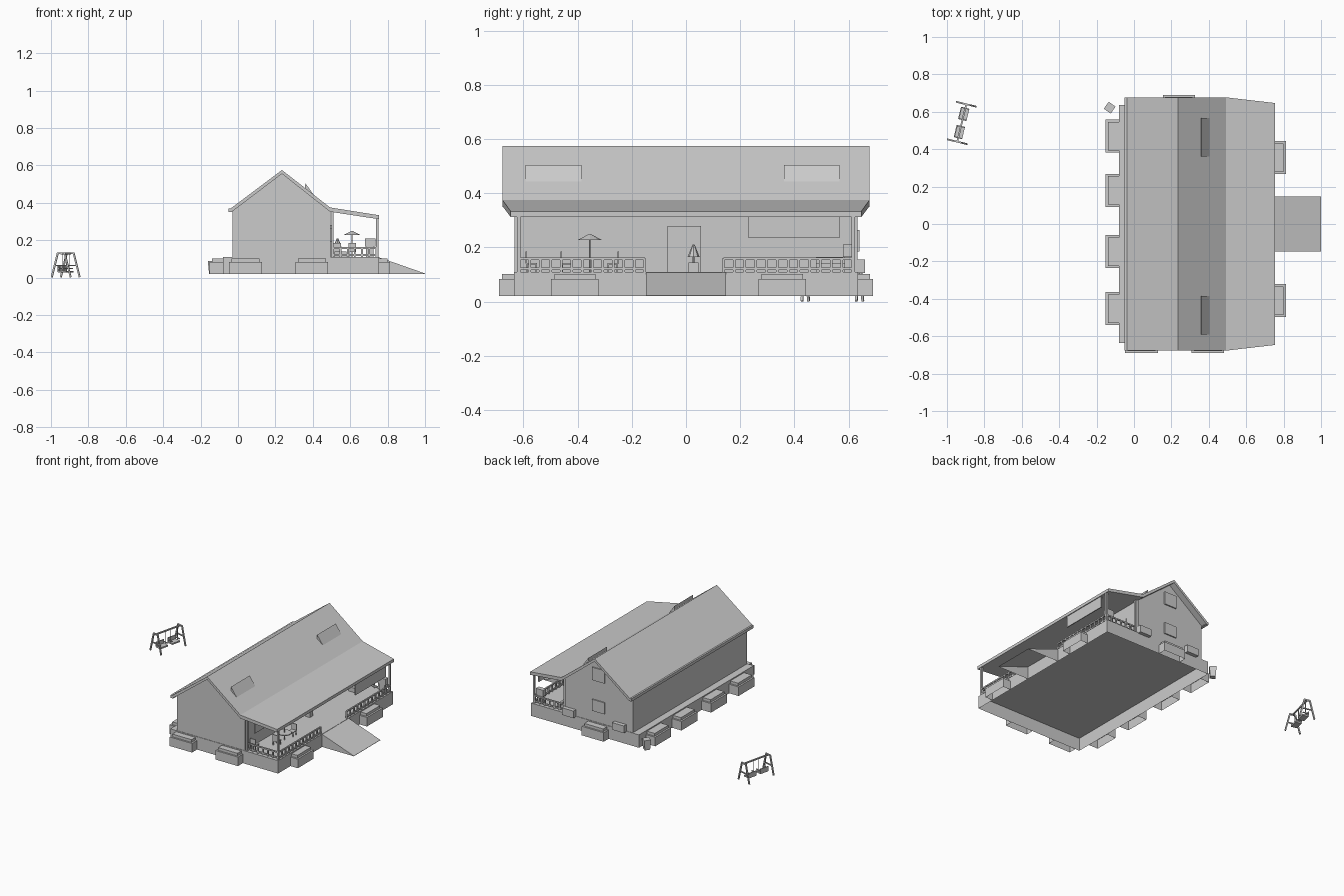
import bpy, bmesh, math
from mathutils import Vector, Matrix

if "Cube" in bpy.data.objects:
    bpy.data.objects.remove(bpy.data.objects["Cube"])


def finish(name, bm, parent=None):
    bmesh.ops.recalc_face_normals(bm, faces=bm.faces)
    me = bpy.data.meshes.new(name)
    bm.to_mesh(me)
    bm.free()
    ob = bpy.data.objects.new(name, me)
    bpy.context.collection.objects.link(ob)
    ob.parent = parent
    return ob


def add_box(bm, x0, x1, y0, y1, z0, z1, open_bottom=False):
    m = Matrix.Translation(((x0 + x1) / 2, (y0 + y1) / 2, (z0 + z1) / 2)) \
        @ Matrix.Diagonal((x1 - x0, y1 - y0, z1 - z0, 1))
    vs = bmesh.ops.create_cube(bm, size=1, matrix=m)["verts"]
    if open_bottom:
        low = {v for v in vs if v.co.z < (z0 + z1) / 2}
        faces = [f for f in bm.faces if all(v in low for v in f.verts)]
        bmesh.ops.delete(bm, geom=faces, context="FACES_ONLY")


def box(name, *b, parent=None, open_bottom=False):
    bm = bmesh.new()
    add_box(bm, *b, open_bottom=open_bottom)
    return finish(name, bm, parent)


def prism(name, profile, y0, y1):
    """Extrude an x-z profile along y."""
    bm = bmesh.new()
    f = bm.faces.new([bm.verts.new((x, y0, z)) for x, z in profile])
    r = bmesh.ops.extrude_face_region(bm, geom=[f])["geom"]
    bmesh.ops.translate(bm, vec=(0, y1 - y0, 0),
                        verts=[v for v in r if isinstance(v, bmesh.types.BMVert)])
    return finish(name, bm)


def cone(name, x, y, z0, z1, r0, r1, n=8, rot=0):
    bm = bmesh.new()
    bmesh.ops.create_cone(bm, cap_ends=True, segments=n, radius1=r0, radius2=r1, depth=z1 - z0,
                          matrix=Matrix.Translation((x, y, (z0 + z1) / 2)) @ Matrix.Rotation(rot, 4, "Z"))
    return finish(name, bm)


def rod(name, a, b, t, parent=None):
    a, b = Vector(a), Vector(b)
    d = b - a
    bm = bmesh.new()
    m = Matrix.Translation((a + b) / 2) @ d.to_track_quat("Z", "Y").to_matrix().to_4x4() \
        @ Matrix.Diagonal((t, t, d.length, 1))
    bmesh.ops.create_cube(bm, size=1, matrix=m)
    return finish(name, bm, parent)


# foundation, open underneath, and entrance ramp
box("foundation", -0.08, 0.755, -0.635, 0.635, 0.02, 0.11, open_bottom=True)
ramp = prism("ramp", [(0.755, 0.02), (0.755, 0.108), (1.0, 0.022), (1.0, 0.02)], -0.147, 0.147)
bm = bmesh.new()
bm.from_mesh(ramp.data)
bmesh.ops.delete(bm, geom=[f for f in bm.faces if f.normal.z < -0.9], context="FACES_ONLY")
bm.to_mesh(ramp.data)
bm.free()

# house body and roof
prism("house_walls", [(-0.03, 0.11), (0.495, 0.11), (0.495, 0.355), (0.235, 0.56), (-0.03, 0.355)],
      -0.632, 0.632)
roof = prism("roof", [(-0.045, 0.365), (0.235, 0.575), (0.492, 0.375), (0.755, 0.333), (0.755, 0.312),
                      (0.492, 0.352), (0.235, 0.555), (-0.035, 0.35)], -0.677, 0.677)
for v in roof.data.vertices:
    if v.co.x > 0.7:
        v.co.y *= 0.955
box("gutter", -0.05, -0.03, -0.675, 0.675, 0.35, 0.37)

# raised skylights
for y0, y1 in ((-0.592, -0.385), (0.362, 0.567)):
    prism("skylight", [(0.41, 0.435), (0.36, 0.505), (0.358, 0.47)], y0, y1)

# porch windows, door, gable windows, wall boxes
for y0, y1 in ((-0.525, -0.425), (-0.23, -0.135), (0.08, 0.173), (0.415, 0.515)):
    box("porch_window", 0.49, 0.5, y0, y1, 0.19, 0.265)
box("door", 0.49, 0.502, -0.068, 0.056, 0.11, 0.28)
for z0, z1 in ((0.4, 0.49), (0.185, 0.265)):
    box("gable_window", 0.185, 0.28, 0.62, 0.64, z0, z1)
for x0 in (0.02, 0.41):
    box("wall_box", x0, x0 + 0.09, 0.62, 0.66, 0.105, 0.155)


# two-tier planters around the foundation
def planter(x0, x1, y0, y1, side):
    box("planter", x0, x1, y0, y1, 0.02, 0.083, open_bottom=True)
    i = 0.012
    a, b, c, d = x0 + i, x1 - i, y0 + i, y1 - i
    if side == "left": b = x1
    if side == "right": a = x0
    if side == "front": d = y1
    if side == "back": c = y0
    box("planter_top", a, b, c, d, 0.083, 0.102)


for y in (0.47, 0.18, -0.148, -0.452):
    planter(-0.152, -0.08, y - 0.088, y + 0.088, "left")
for y in (0.355, -0.41):
    planter(0.755, 0.812, y - 0.088, y + 0.088, "right")
for x in (0.04, 0.395):
    planter(x - 0.087, x + 0.087, -0.69, -0.635, "front")
planter(0.155, 0.325, 0.635, 0.69, "back")

# porch posts, hanging blind, railings
for s in (-1, 1):
    for x in (0.505, 0.745):
        box("porch_post", x - 0.006, x + 0.006, s * 0.617 - 0.006, s * 0.617 + 0.006, 0.11, 0.33 if x > 0.7 else 0.36)
box("porch_blind", 0.742, 0.748, 0.23, 0.567, 0.235, 0.325)


def railing(a, b):
    a, b = Vector(a), Vector(b)
    for z in (0.121, 0.158):
        rod("rail", a + Vector((0, 0, z)), b + Vector((0, 0, z)), 0.009)
    n = round((b - a).length / 0.039)
    for i in range(n + 1):
        p = a.lerp(b, i / n)
        rod("baluster", p + Vector((0, 0, 0.11)), p + Vector((0, 0, 0.16)), 0.009)


railing((0.745, -0.615, 0), (0.745, -0.152, 0))
railing((0.745, 0.138, 0), (0.745, 0.615, 0))
for s in (-1, 1):
    railing((0.51, s * 0.615, 0), (0.74, s * 0.615, 0))

# parasol, table and chairs
cone("parasol_pole", 0.61, -0.355, 0.11, 0.24, 0.003, 0.003, 6)
cone("parasol_canopy", 0.61, -0.355, 0.227, 0.25, 0.046, 0.002)
cone("table_top", 0.61, -0.355, 0.157, 0.163, 0.045, 0.045, 10)


def chair(x, y, s):
    box("chair_seat", x - 0.02, x + 0.02, y - 0.02, y + 0.02, 0.137, 0.143)
    box("chair_back", x - 0.02, x + 0.02, y + s * 0.02 - 0.003, y + s * 0.02 + 0.003, 0.14, 0.185)
    for dx in (-0.017, 0.017):
        for dy in (-0.017, 0.017):
            rod("chair_leg", (x + dx, y + dy, 0.11), (x + dx, y + dy, 0.14), 0.005)


chair(0.61, -0.27, 1)
chair(0.61, -0.44, -1)
chair(0.53, -0.57, -1)

# bench, grill and cone lamp
box("bench_seat", 0.53, 0.58, 0.48, 0.6, 0.11, 0.14)
box("bench_back", 0.52, 0.535, 0.48, 0.6, 0.11, 0.165)
box("grill_stand", 0.685, 0.725, 0.585, 0.61, 0.11, 0.165)
box("grill_hood", 0.678, 0.735, 0.58, 0.612, 0.165, 0.21)
box("lamp_base", 0.515, 0.55, 0.01, 0.046, 0.11, 0.145)
cone("lamp_shade", 0.532, 0.028, 0.165, 0.21, 0.022, 0.004)
cone("lamp_stem", 0.532, 0.028, 0.145, 0.17, 0.004, 0.004, 6)

# bin
cone("bin", -0.13, 0.622, 0.02, 0.09, 0.025, 0.032, 4, math.radians(10))

# double swing, built on its own axis then turned
swing = bpy.data.objects.new("swing_frame", None)
bpy.context.collection.objects.link(swing)
swing.location = (-0.921, 0.54, 0)
swing.rotation_euler.z = math.radians(-13.5)
rod("swing_beam", (0, -0.105, 0.129), (0, 0.105, 0.129), 0.009, swing)
for y in (-0.103, 0.103):
    for s in (-1, 1):
        rod("swing_leg", (s * 0.052, y, 0.002), (s * 0.018, y, 0.134), 0.009, swing)
    rod("swing_top_bar", (-0.02, y, 0.13), (0.02, y, 0.13), 0.009, swing)
    rod("swing_cross_bar", (-0.035, y, 0.065), (0.035, y, 0.065), 0.007, swing)
for y in (-0.05, 0.05):
    box("swing_seat", -0.022, 0.022, y - 0.033, y + 0.033, 0.026, 0.036, parent=swing)
    box("swing_back", -0.024, -0.018, y - 0.033, y + 0.033, 0.03, 0.062, parent=swing)
    for s in (-1, 1):
        box("swing_arm", -0.02, 0.02, y + s * 0.031 - 0.003, y + s * 0.031 + 0.003, 0.045, 0.051, parent=swing)
        rod("swing_rope", (0, y + s * 0.031, 0.03), (0, y + s * 0.031, 0.128), 0.003, swing)
